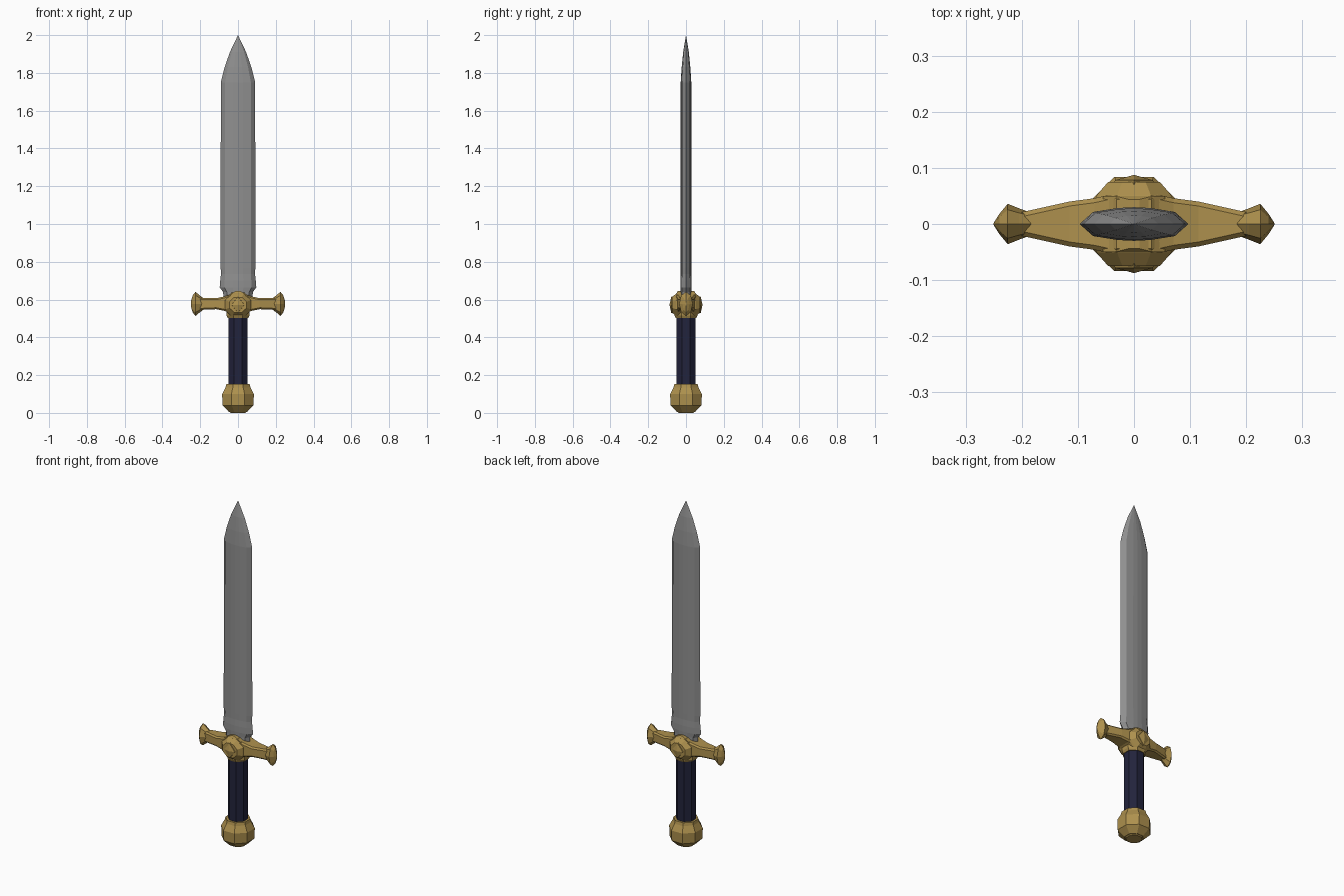
import bpy, bmesh, math

if "Cube" in bpy.data.objects:
    bpy.data.objects.remove(bpy.data.objects["Cube"])


def material(name, color):
    m = bpy.data.materials.new(name)
    m.diffuse_color = (*color, 1)
    m.use_nodes = True
    m.node_tree.nodes["Principled BSDF"].inputs["Base Color"].default_value = m.diffuse_color
    return m


STEEL = material("steel", (0.28, 0.28, 0.28))
GOLD = material("gold", (0.42, 0.28, 0.075))
NAVY = material("navy leather", (0.016, 0.017, 0.045))


def loft(name, rings, mat):
    """Skin a list of equal-length point rings and cap both ends."""
    bm = bmesh.new()
    vs = [[bm.verts.new(p) for p in r] for r in rings]
    n = len(rings[0])
    for a, b in zip(vs, vs[1:]):
        for i in range(n):
            j = (i + 1) % n
            bm.faces.new((a[i], a[j], b[j], b[i]))
    bm.faces.new(vs[0])
    bm.faces.new(vs[-1])
    bmesh.ops.remove_doubles(bm, verts=bm.verts, dist=0.0004)
    bmesh.ops.recalc_face_normals(bm, faces=bm.faces)
    me = bpy.data.meshes.new(name)
    bm.to_mesh(me)
    bm.free()
    me.materials.append(mat)
    ob = bpy.data.objects.new(name, me)
    bpy.context.collection.objects.link(ob)
    return ob


def turned(name, profile, mat, sides=8):
    """Octagonal turned part, flats facing front; profile is (z, half width)."""
    k = 1 / math.cos(math.pi / sides)
    ang = [2 * math.pi * (i + 0.5) / sides for i in range(sides)]
    return loft(name, [[(r * k * math.cos(a), r * k * math.sin(a), z) for a in ang]
                       for z, r in profile], mat)


# Pommel, grip and collar
turned("pommel", [(0.005, 0.048), (0.04, 0.082), (0.10, 0.084), (0.135, 0.066), (0.152, 0.062)], GOLD)
turned("grip", [(0.14, 0.05), (0.53, 0.05)], NAVY)
turned("grip_collar", [(0.502, 0.054), (0.515, 0.06), (0.535, 0.06), (0.56, 0.05)], GOLD)


# Blade: faceted lens cross-section
def lens(z, w, t):
    half = [(1, 0), (0.75, 0.72), (0.3, 0.95), (0, 1), (-0.3, 0.95), (-0.75, 0.72)]
    pts = half + [(-x, -y) for x, y in half]
    return [(x * w, y * t, z) for x, y in pts]


loft("blade", [lens(*s) for s in [
    (0.59, 0.075, 0.029), (0.64, 0.079, 0.029), (0.665, 0.097, 0.03),
    (0.70, 0.094, 0.03), (0.735, 0.09, 0.028), (0.77, 0.092, 0.028),
    (1.75, 0.091, 0.028), (1.83, 0.071, 0.023), (1.91, 0.043, 0.015), (2.0, 0, 0)]], STEEL)


# Crossguard: flat-topped bar with bevelled corners, widest in the middle
def bar(x, lo, hi, y):
    c = 0.008
    return [(x, -y, lo + c), (x, -y, hi - c), (x, -y + c, hi), (x, y - c, hi),
            (x, y, hi - c), (x, y, lo + c), (x, y - c, lo), (x, -y + c, lo)]


arm = [(0.205, 0.545, 0.607, 0.020), (0.115, 0.549, 0.607, 0.040),
       (0.07, 0.54, 0.617, 0.046), (0.03, 0.52, 0.633, 0.055)]
loft("crossguard", [bar(-x, *s) for x, *s in arm] + [bar(x, *s) for x, *s in arm[::-1]], GOLD)

# Flared guard ends
for side, sx in (("left", -1), ("right", 1)):
    ang = [math.pi / 4 * i for i in range(8)]
    loft("guard_end_" + side,
         [[(sx * x, ry * math.cos(a), 0.577 + rz * math.sin(a)) for a in ang]
          for x, ry, rz in [(0.183, 0.02, 0.03), (0.205, 0.028, 0.047),
                            (0.225, 0.036, 0.064), (0.24, 0.018, 0.045), (0.25, 0.002, 0.012)]], GOLD)


# Central boss and diamond stud on both faces
def boss(y, w, h):
    o = [(1, 0.4), (0.45, 1), (-0.45, 1), (-1, 0.4), (-1, -0.4), (-0.45, -1), (0.45, -1), (1, -0.4)]
    return [(x * w, y, 0.572 + z * h) for x, z in o]


loft("guard_boss", [boss(*s) for s in [
    (-0.075, 0.046, 0.04), (-0.052, 0.066, 0.06), (-0.044, 0.07, 0.066),
    (0.044, 0.07, 0.066), (0.052, 0.066, 0.06), (0.075, 0.046, 0.04)]], GOLD)
for side, sy in (("front", -1), ("back", 1)):
    loft("diamond_stud_" + side,
         [[(r * x, sy * y, 0.572 + 1.25 * r * z) for x, z in ((1, 0), (0, 1), (-1, 0), (0, -1))]
          for y, r in [(0.07, 0.036), (0.078, 0.034), (0.087, 0.002)]], GOLD)

# Small peak on top of the guard at the blade root
loft("guard_peak", [[(x * w, y * d, z) for x, y in ((1, 1), (-1, 1), (-1, -1), (1, -1))]
                    for z, w, d in [(0.62, 0.055, 0.05), (0.634, 0.035, 0.05), (0.645, 0.01, 0.044)]], GOLD)

# Stand the pommel base on the ground
turned("pommel_base", [(0.0, 0.04), (0.012, 0.052)], GOLD)
